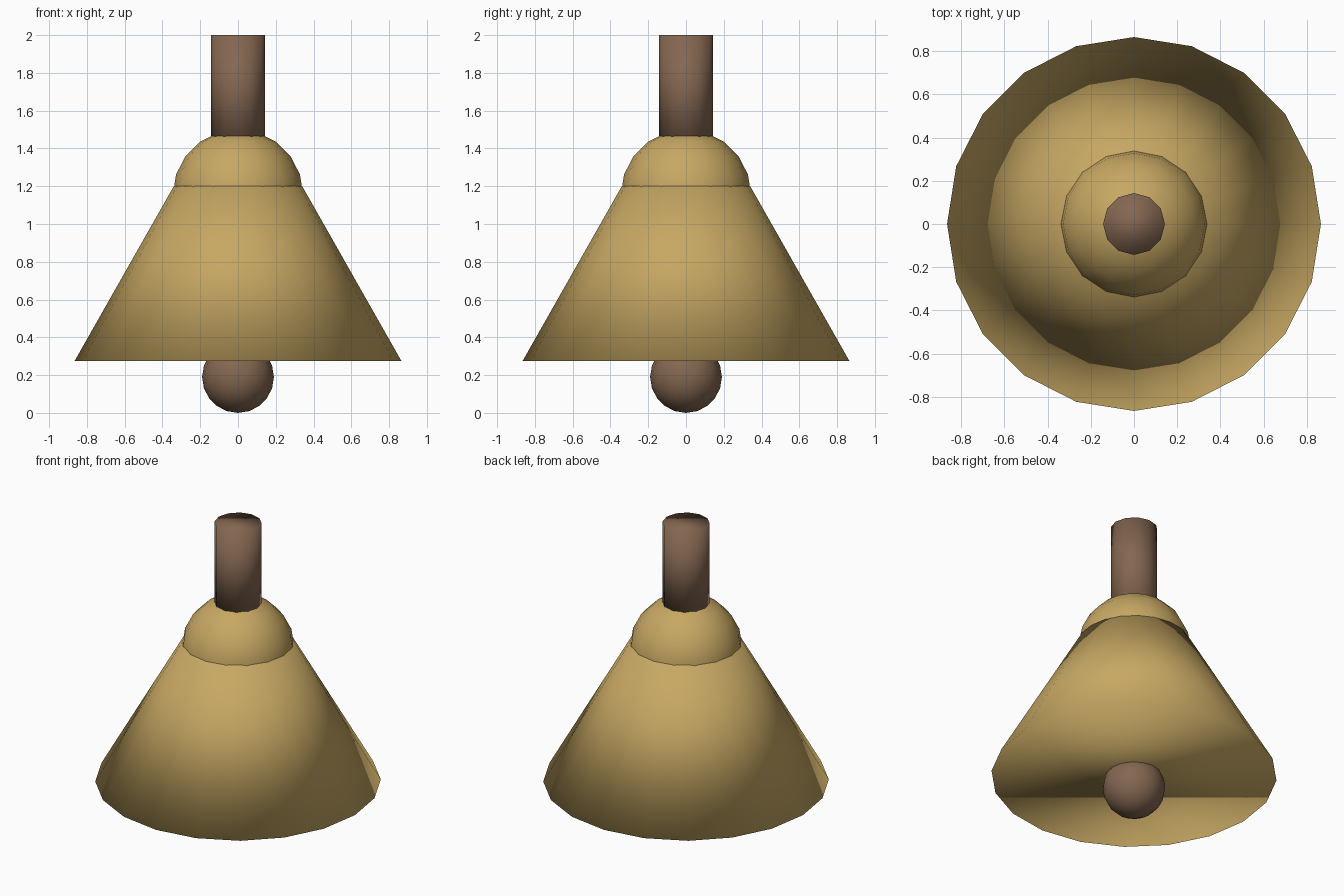
import bpy

if "Cube" in bpy.data.objects:
    bpy.data.objects.remove(bpy.data.objects["Cube"])


def material(name, rgb):
    m = bpy.data.materials.new(name)
    m.diffuse_color = (*rgb, 1.0)
    m.use_nodes = True
    m.node_tree.nodes["Principled BSDF"].inputs["Base Color"].default_value = m.diffuse_color
    return m


brass = material("brass", (0.57, 0.39, 0.125))
wood = material("brown wood", (0.23, 0.135, 0.082))


def finish(name, mat):
    """Name the new part, colour it and shade it fully smooth."""
    ob = bpy.context.object
    ob.name = name
    ob.data.materials.append(mat)
    bpy.ops.object.shade_smooth()
    return ob


def ball(name, radius, z, segments, rings, mat):
    bpy.ops.mesh.primitive_uv_sphere_add(
        segments=segments, ring_count=rings, radius=radius, location=(0, 0, z))
    return finish(name, mat)


def frustum(name, r_low, r_high, z_low, z_high, sides, mat):
    bpy.ops.mesh.primitive_cone_add(
        vertices=sides, radius1=r_low, radius2=r_high,
        depth=z_high - z_low, location=(0, 0, (z_low + z_high) / 2))
    return finish(name, mat)


# Flared closed bell body
frustum("bell_body", 0.865, 0.34, 0.275, 1.2, 20, brass)
# Rounded crown sunk into the top of the body
ball("bell_crown", 0.345, 1.155, 16, 10, brass)
# Handle standing on the crown
frustum("handle", 0.143, 0.143, 1.42, 2.0, 12, wood)
# Clapper peeking out below the body
ball("clapper", 0.19, 0.19, 16, 10, wood)
